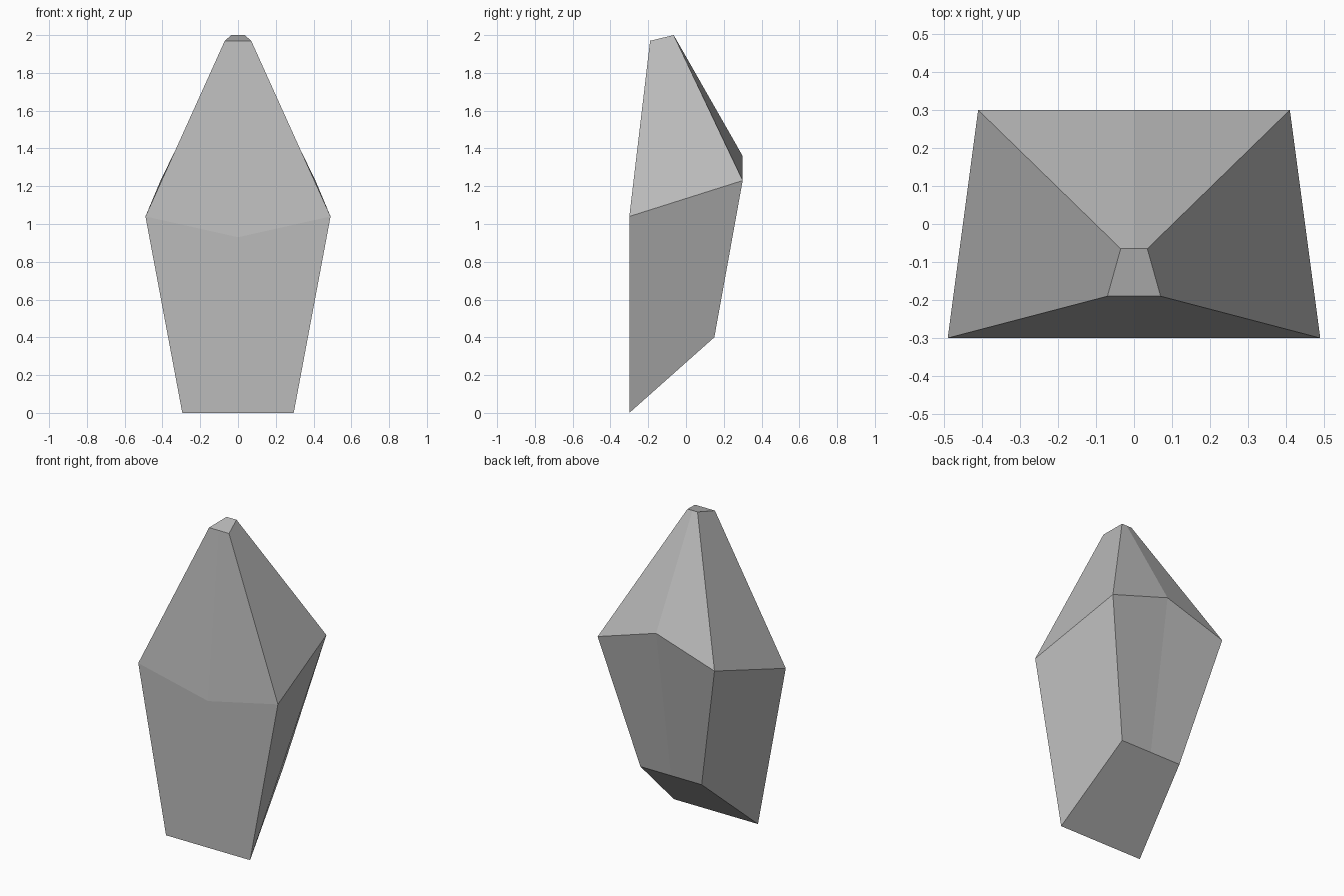
import bpy
import bmesh

cube = bpy.data.objects.get("Cube")
if cube:
    bpy.data.objects.remove(cube, do_unlink=True)

# Plain grey stone
stone = bpy.data.materials.new("grey_stone")
stone.use_nodes = True
grey = (0.5, 0.5, 0.5, 1)
stone.diffuse_color = grey
stone.node_tree.nodes["Principled BSDF"].inputs["Base Color"].default_value = grey

# Each level runs across the half width: (half width, y, edge z, centre z)
levels = {
    "foot": (0.295, -0.30, 0.00, 0.00),
    "front": (0.49, -0.30, 1.04, 0.93),
    "tip_front": (0.07, -0.19, 1.97, 1.97),
    "tip_back": (0.035, -0.065, 2.00, 2.00),
    "back": (0.41, 0.30, 1.23, 1.36),
    "heel": (0.215, 0.15, 0.40, 0.40),
}

bm = bmesh.new()
edge, centre = {}, {}
for name, (x, y, z_edge, z_centre) in levels.items():
    edge[name] = bm.verts.new((x, y, z_edge))
    centre[name] = bm.verts.new((0, y, z_centre))

# Band of facets running around the front, tip, back and underside
names = list(levels)
for a, b in zip(names, names[1:] + names[:1]):
    bm.faces.new((centre[a], edge[a], edge[b], centre[b]))

# Lower and upper side facets
for ring in (("foot", "heel", "back", "front"),
             ("front", "back", "tip_back", "tip_front")):
    bm.faces.new([edge[n] for n in ring])

bmesh.ops.recalc_face_normals(bm, faces=bm.faces)
mesh = bpy.data.meshes.new("crystal_rock")
bm.to_mesh(mesh)
bm.free()
mesh.materials.append(stone)

# Mirror the half to complete the rock
rock = bpy.data.objects.new("crystal_rock", mesh)
bpy.context.collection.objects.link(rock)
mirror = rock.modifiers.new("Mirror", 'MIRROR')
mirror.use_clip = True
